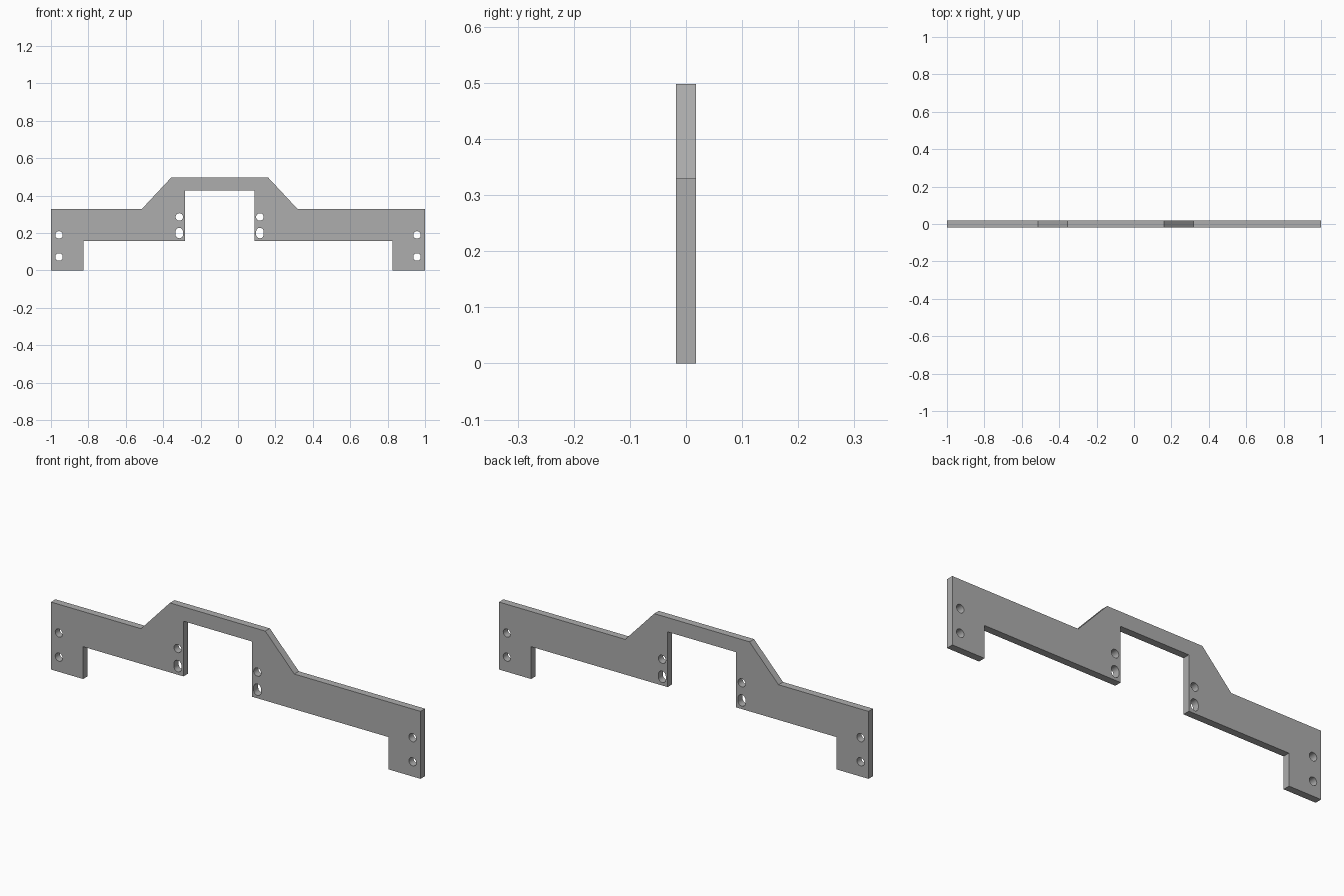
import bpy
import math

cube = bpy.data.objects.get("Cube")
if cube:
    bpy.data.objects.remove(cube, do_unlink=True)

THICKNESS = 0.035
HOLE_RADIUS = 0.02

# Plain grey metal
grey = bpy.data.materials.new("plain_grey")
grey.use_nodes = True
colour = (0.42, 0.42, 0.42, 1)
grey.diffuse_color = colour
grey.node_tree.nodes["Principled BSDF"].inputs["Base Color"].default_value = colour

# Plate drawn as a filled flat curve, extruded to thickness
curve = bpy.data.curves.new("bracket_plate", "CURVE")
curve.dimensions = "2D"
curve.fill_mode = "BOTH"
curve.extrude = THICKNESS / 2


def add_loop(points):
    spline = curve.splines.new("POLY")
    spline.points.add(len(points) - 1)
    for point, (x, z) in zip(spline.points, points):
        point.co = (x, z, 0, 1)
    spline.use_cyclic_u = True


def add_hole(x, z, stretch=0.0, steps=24):
    """Round hole, or an upright slot when stretched."""
    half = steps // 2
    loop = []
    for side, offset in ((0, stretch / 2), (1, -stretch / 2)):
        for i in range(half + (1 if stretch else 0)):
            a = math.pi * (side + i / half)
            loop.append((x + HOLE_RADIUS * math.cos(a),
                         z + offset + HOLE_RADIUS * math.sin(a)))
    add_loop(loop)


# Outline: feet, arms, central notch and raised bridge
add_loop([
    (-1, 0), (-0.826, 0), (-0.826, 0.158), (-0.283, 0.158),
    (-0.283, 0.428), (0.087, 0.428), (0.087, 0.158), (0.826, 0.158),
    (0.826, 0), (1, 0), (1, 0.33), (0.317, 0.33),
    (0.16, 0.498), (-0.356, 0.498), (-0.513, 0.33), (-1, 0.33),
])

# Mounting holes in the feet
for x in (-0.957, 0.957):
    for z in (0.072, 0.19):
        add_hole(x, z)

# Round hole above a slot on each side of the notch
for x in (-0.314, 0.117):
    add_hole(x, 0.286)
    add_hole(x, 0.2, stretch=0.016)

plate = bpy.data.objects.new("bracket_plate", curve)
bpy.context.collection.objects.link(plate)
curve.materials.append(grey)

# Turn into a mesh standing upright
bpy.ops.object.select_all(action="DESELECT")
plate.select_set(True)
bpy.context.view_layer.objects.active = plate
plate.rotation_euler.x = math.pi / 2
bpy.ops.object.convert(target="MESH")
bpy.ops.object.transform_apply(location=False, rotation=True, scale=False)

# Weld the rims and keep the plate edges sharp
bpy.ops.object.mode_set(mode="EDIT")
bpy.ops.mesh.select_all(action="SELECT")
bpy.ops.mesh.remove_doubles(threshold=0.0001)
bpy.ops.mesh.normals_make_consistent(inside=False)
bpy.ops.object.mode_set(mode="OBJECT")
bpy.ops.object.shade_smooth_by_angle(angle=math.radians(30))
